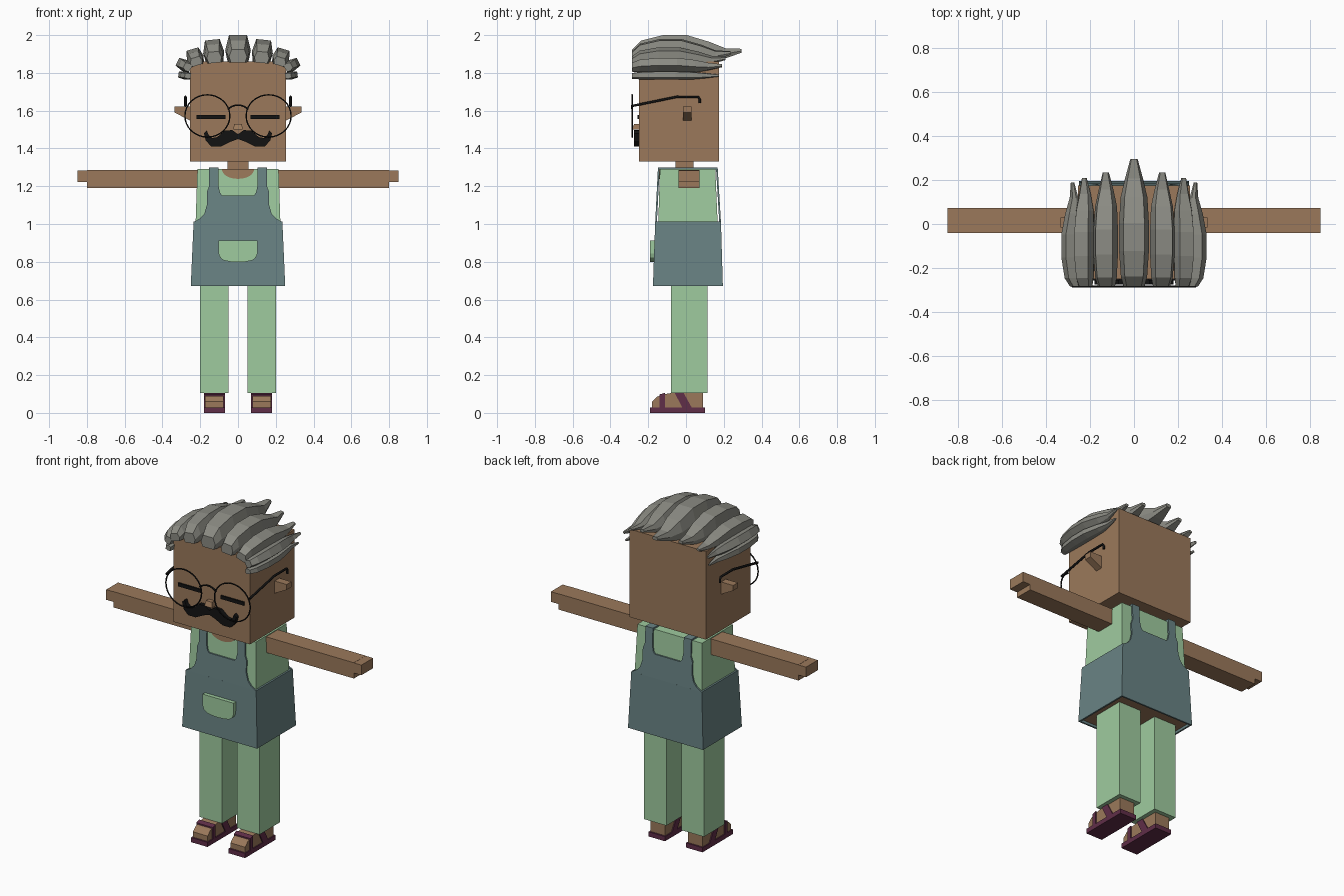
import bpy, bmesh, math
from mathutils import Vector

cube = bpy.data.objects.get("Cube")
if cube:
    bpy.data.objects.remove(cube, do_unlink=True)


def srgb(c):
    c /= 255
    return c / 12.92 if c <= 0.04 else ((c + 0.055) / 1.055) ** 2.4


def material(name, r, g, b):
    m = bpy.data.materials.new(name)
    m.use_nodes = True
    col = (srgb(r), srgb(g), srgb(b), 1)
    m.diffuse_color = col
    m.node_tree.nodes["Principled BSDF"].inputs["Base Color"].default_value = col
    return m


SKIN = material("brown_skin", 155, 121, 91)
GREEN = material("pale_green_cloth", 159, 203, 159)
SLATE = material("slate_apron", 105, 131, 132)
GREY = material("grey_hair", 139, 139, 131)
BLACK = material("black", 18, 18, 18)
PLUM = material("plum_leather", 96, 46, 72)


def finish(name, bm, *mats):
    bmesh.ops.recalc_face_normals(bm, faces=bm.faces)
    me = bpy.data.meshes.new(name)
    bm.to_mesh(me)
    bm.free()
    for m in mats:
        me.materials.append(m)
    ob = bpy.data.objects.new(name, me)
    bpy.context.collection.objects.link(ob)
    return ob


def loft(bm, rings):
    """Skin a list of equal-sized point rings and cap both ends."""
    rows = [[bm.verts.new(p) for p in ring] for ring in rings]
    for a, b in zip(rows, rows[1:]):
        for i in range(len(a)):
            j = (i + 1) % len(a)
            bm.faces.new((a[i], a[j], b[j], b[i]))
    return bm.faces.new(rows[0]), bm.faces.new(rows[-1])


def rect(x0, x1, y0, y1, z):
    return [(x0, y0, z), (x1, y0, z), (x1, y1, z), (x0, y1, z)]


def block(name, mat, low, z0, z1, high=None):
    """Box, or tapered box when a second (x0, x1, y0, y1) rectangle is given."""
    bm = bmesh.new()
    loft(bm, [rect(*low, z0), rect(*(high or low), z1)])
    return finish(name, bm, mat)


def plate(name, mat, half, y, depth, slope=0):
    """Symmetric front-facing plate from a half outline in x and z."""
    outline = half + [(-x, z) for x, z in reversed(half) if x > 0]
    bm = bmesh.new()
    z0 = min(z for x, z in half)
    front = [(x, y + slope * (z - z0), z) for x, z in outline]
    loft(bm, [front, [(a, b + depth, c) for a, b, c in front]])
    return finish(name, bm, mat)


def side_profile(name, mat, pts, x0, x1):
    """Profile in y and z extruded across x."""
    bm = bmesh.new()
    loft(bm, [[(x, y, z) for y, z in pts] for x in (x0, x1)])
    return finish(name, bm, mat)


def wire(name, pts, radius, cyclic=False):
    cu = bpy.data.curves.new(name, "CURVE")
    cu.dimensions = "3D"
    cu.bevel_depth = radius
    cu.bevel_resolution = 1
    cu.use_fill_caps = True
    sp = cu.splines.new("POLY")
    sp.points.add(len(pts) - 1)
    for p, co in zip(sp.points, pts):
        p.co = (*co, 1)
    sp.use_cyclic_u = cyclic
    cu.materials.append(BLACK)
    ob = bpy.data.objects.new(name, cu)
    bpy.context.collection.objects.link(ob)


# Head, nose, neck
block("head", SKIN, (-.255, .255, -.25, .175), 1.33, 1.86)
block("neck", SKIN, (-.055, .055, -.055, .04), 1.25, 1.34)
block("nose", SKIN, (-.025, .025, -.285, -.24), 1.5, 1.53, (-.02, .02, -.275, -.24))

# Moustache
plate("moustache", BLACK, [(0, 1.475), (.03, 1.497), (.07, 1.495), (.11, 1.46), (.14, 1.455),
      (.155, 1.47), (.165, 1.495), (.18, 1.48), (.17, 1.44), (.14, 1.41), (.09, 1.41),
      (.04, 1.435), (0, 1.45)], -.275, .03)

# Spectacles bridge
bridge = [(.055 * t, -.285, 1.63 - .022 * t * t) for t in (-1, -.6, -.2, .2, .6, 1)]
wire("spectacle_bridge", bridge, .005)

# Hair strands: stations of (length fraction, base lift, top height, width)
STATIONS = [(0, 0, .48, .7), (.08, 0, .8, .88), (.28, 0, 1, 1), (.5, 0, 1, 1),
            (.7, 0, .76, .9), (.85, .15, .52, .6), (1, .36, .5, .25)]
SECTION = [(-.8, 0), (-1, .45), (-.7, 1), (.7, 1), (1, .45), (.8, 0)]


def strand(name, x, z, tilt, half, thick, y_end):
    a = math.radians(tilt)
    across = Vector((math.cos(a), 0, -math.sin(a)))
    out = Vector((math.sin(a), 0, math.cos(a)))
    rings = []
    for t, lift, top, wide in STATIONS:
        c = Vector((x, -.285 + t * (y_end + .285), z))
        rings.append([c + across * (u * wide * half)
                      + out * (thick * (lift + v * (top - lift))) for u, v in SECTION])
    bm = bmesh.new()
    loft(bm, rings)
    finish(name, bm, GREY)


strand("hair_centre", 0, 1.855, 0, .068, .145, .295)

for side, s in (("left", 1), ("right", -1)):
    def span(a, b):
        return (a, b) if s > 0 else (-b, -a)

    # Hair on each side
    strand(side + "_hair_inner", s * .123, 1.853, s * 6, .056, .123, .235)
    strand(side + "_hair_outer", s * .215, 1.84, s * 17, .046, .09, .21)
    strand(side + "_hair_temple", s * .25, 1.822, s * 62, .032, .08, .19)
    strand(side + "_hair_sideburn", s * .25, 1.782, s * 82, .022, .066, .175)

    # Ear tapering outward
    bm = bmesh.new()
    loft(bm, [[(s * x, y, z) for y, z in ((-.015, lo), (.03, lo), (.03, 1.622), (-.015, 1.622))]
              for x, lo in ((.24, 1.54), (.335, 1.59))])
    finish(side + "_ear", bm, SKIN)

    # Closed eye, lens rim and temple arm
    block(side + "_eye", BLACK, (*span(.065, .22), -.258, -.245), 1.556, 1.577)
    ring = [2 * math.pi * i / 32 for i in range(32)]
    wire(side + "_lens_rim", [(s * .162 + .119 * math.cos(t), -.285, 1.572 + .112 * math.sin(t))
                              for t in ring], .004, True)
    wire(side + "_temple_arm", [(s * .278, y, z) for y, z in
         ((-.285, 1.625), (-.05, 1.673), (.065, 1.673), (.073, 1.66), (.073, 1.64))], .007)

    # Arm and stepped hand
    block(side + "_arm", SKIN, (*span(.2, .8), -.04, .072), 1.19, 1.285)
    block(side + "_hand", SKIN, (*span(.8, .85), -.04, .072), 1.223, 1.284)

    # Trouser leg
    block(side + "_trouser_leg", GREEN, (*span(.05, .2), -.08, .115), .105, .71)

    # Foot and sandal
    lo, hi = span(.07, .18)
    side_profile(side + "_foot", SKIN, [(-.18, .025), (-.18, .06), (-.155, .085), (-.11, .1),
                 (-.06, .108), (.09, .108), (.09, .025)], lo + .006, hi - .006)
    side_profile(side + "_sole", PLUM, [(-.19, 0), (-.19, .028), (.1, .028), (.1, 0)], lo, hi)
    side_profile(side + "_toe_strap", PLUM, [(-.14, .02), (-.14, .098), (-.112, .106),
                 (-.112, .02)], lo, hi)
    side_profile(side + "_instep_strap", PLUM, [(-.015, .02), (-.06, .106), (-.015, .11),
                 (.035, .02)], lo, hi)

# Shirt with bare neckline
block("shirt", GREEN, (-.228, .228, -.15, .172), .9, 1.29, (-.215, .215, -.138, .155))
arc = [(.085 * math.sin(t * math.pi / 12), 1.289 - .05 * math.cos(t * math.pi / 12))
       for t in range(7)]
plate("neckline", SKIN, [(0, 1.291)] + arc[::-1], -.1435, .012, .03)
block("neckline_top", SKIN, (-.085, .085, -.14, .05), 1.28, 1.292)

# Apron skirt with recessed bare underside
bm = bmesh.new()
bottom, top = loft(bm, [rect(-.25, .25, -.175, .195, .672), rect(-.235, .235, -.163, .185, 1.012)])
bmesh.ops.recalc_face_normals(bm, faces=bm.faces)
bmesh.ops.inset_region(bm, faces=[bottom], thickness=.014)
hole = bmesh.ops.extrude_discrete_faces(bm, faces=[bottom])["faces"][0]
bmesh.ops.translate(bm, verts=hole.verts, vec=(0, 0, .015))
hole.material_index = 1
finish("apron_skirt", bm, SLATE, SKIN)

# Apron bib front and back, with straps over the shoulders
BIB = [(0, 1.152), (.085, 1.152), (.095, 1.165), (.103, 1.2), (.103, 1.3), (.153, 1.3),
       (.153, 1.2), (.165, 1.17), (.165, 1.1), (.178, 1.055), (.2, 1.03), (.235, 1.01), (0, 1.01)]
plate("bib_front", SLATE, BIB, -.163, .009, .05)
plate("bib_back", SLATE, BIB, .185, -.009, -.06)
for side, s in (("left", 1), ("right", -1)):
    block(side + "_shoulder_strap", SLATE,
          (min(s * .103, s * .153), max(s * .103, s * .153), -.147, .166), 1.288, 1.3)

# Apron pocket with rounded lower corners
plate("pocket", GREEN, [(0, .912), (.103, .912), (.103, .845), (.095, .822), (.075, .807),
      (.04, .8), (0, .798)], -.19, .03)
